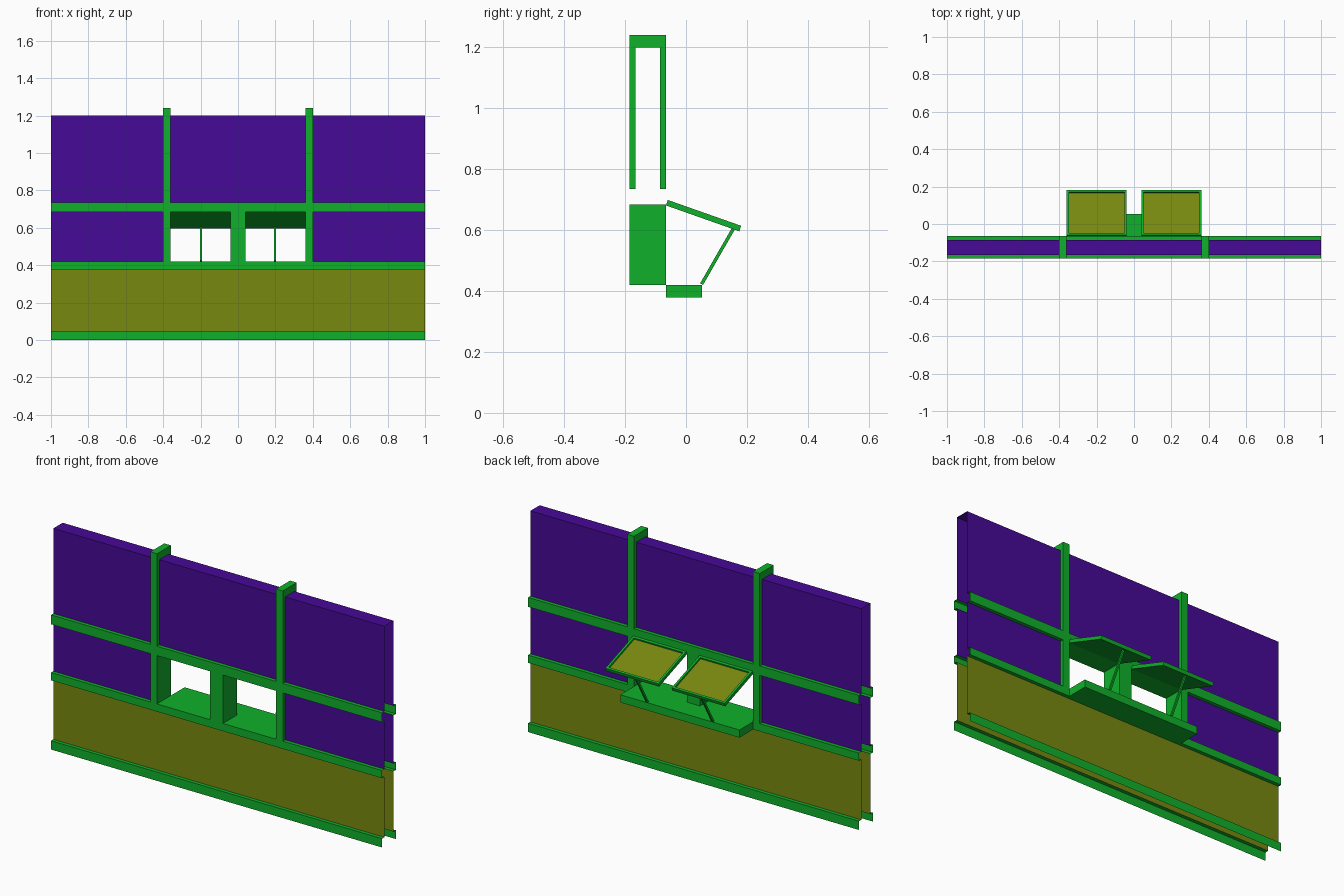
import bpy, bmesh
from mathutils import Vector

if "Cube" in bpy.data.objects:
    bpy.data.objects.remove(bpy.data.objects["Cube"])


def material(name, rgb):
    m = bpy.data.materials.new(name)
    m.diffuse_color = (*rgb, 1)
    m.use_nodes = True
    m.node_tree.nodes["Principled BSDF"].inputs["Base Color"].default_value = m.diffuse_color
    return m


GREEN = material("green_trim", (0.005, 0.434, 0.025))
PURPLE = material("purple_wall", (0.061, 0.003, 0.305))
OLIVE = material("olive_panel", (0.19, 0.25, 0.005))


def finish(name, bm, *mats):
    me = bpy.data.meshes.new(name)
    bm.to_mesh(me)
    bm.free()
    for m in mats:
        me.materials.append(m)
    ob = bpy.data.objects.new(name, me)
    bpy.context.collection.objects.link(ob)
    return ob


def box(name, xs, ys, zs, mat, skip=""):
    """Box from ranges; skip lists open sides such as '-x +x'."""
    bm = bmesh.new()
    bmesh.ops.create_cube(bm, size=1)
    gone = []
    for f in bm.faces:
        f.normal_update()
        axis = max(range(3), key=lambda i: abs(f.normal[i]))
        if ("+" if f.normal[axis] > 0 else "-") + "xyz"[axis] in skip.split():
            gone.append(f)
    bmesh.ops.delete(bm, geom=gone, context='FACES')
    for v in bm.verts:
        v.co = Vector([r[0] if c < 0 else r[1] for c, r in zip(v.co, (xs, ys, zs))])
    return finish(name, bm, mat)


# Main levels: outer and inner wall faces, opening and post positions
FRONT, BACK = -0.185, -0.065
WF, WB = -0.165, -0.085
BASE, SILL0, SILL, HEAD0, HEAD, TOP = 0.048, 0.378, 0.42, 0.684, 0.735, 1.2
POST_IN, POST_OUT = 0.36, 0.40
OPEN = "-x +x -z"

# Hollow wall panels, open at the ends
box("lower_wall_panels", (-1, 1), (WF, WB), (BASE, SILL0), OLIVE, OPEN + " +z")
box("upper_wall_panels", (-1, 1), (WF, WB), (HEAD, TOP), PURPLE, OPEN)
for side, xs in (("left", (-1, -POST_OUT)), ("right", (POST_OUT, 1))):
    box(side + "_wall_panels", xs, (WF, WB), (SILL, HEAD0), PURPLE, OPEN + " +z")

# Horizontal rails on both faces
for side, ys, inner in (("front", (FRONT, WF), " +y"), ("back", (WB, BACK), " -y")):
    box(side + "_base_rail", (-1, 1), ys, (0, BASE), GREEN, OPEN + inner)
    box(side + "_middle_rail", (-1, 1), ys, (SILL0, SILL), GREEN, "-x +x" + inner)
    box(side + "_upper_rail", (-1, 1), ys, (HEAD0, HEAD), GREEN, "-x +x" + inner)

# Floor and ceiling lining of the opening, plus the outer sill
lining = "-x +x -y +y "
box("opening_floor", (-POST_IN, POST_IN), (WF, WB), (SILL0, SILL), GREEN, lining + "-z")
box("opening_header", (-POST_IN, POST_IN), (WF, WB), (HEAD0, HEAD), GREEN, lining + "+z")
box("outer_sill", (-POST_IN, POST_IN), (BACK, 0.053), (SILL0, SILL), GREEN, "-y")

# Posts: jambs beside the opening and straps wrapped over the wall top
for s, side in ((-1, "left"), (1, "right")):
    xs = tuple(sorted((s * POST_IN, s * POST_OUT)))
    box(side + "_jamb", xs, (FRONT, BACK), (SILL, HEAD0), GREEN, "-z +z")
    box(side + "_front_post", xs, (FRONT, WF), (HEAD, TOP), GREEN, "-z +z +y")
    box(side + "_back_post", xs, (WB, BACK), (HEAD, TOP), GREEN, "-z +z -y")
    box(side + "_post_cap", xs, (FRONT, BACK), (TOP, 1.24), GREEN, "-z")
box("centre_post", (-0.039, 0.039), (FRONT, BACK), (SILL, HEAD0), GREEN, "-z +z")


def slanted_bar(name, xs, start, end, thick, inset=0):
    """Slab between two (y, z) points on its lower face; optional sunken pane."""
    a, b = Vector((0, *start)), Vector((0, *end))
    d = (b - a).normalized()
    n = Vector((0, -d.z, d.y)) * thick
    bm = bmesh.new()
    lo = [bm.verts.new(p + Vector((x, 0, 0)))
          for p, x in ((a, xs[0]), (a, xs[1]), (b, xs[1]), (b, xs[0]))]
    hi = [bm.verts.new(v.co + n) for v in lo]
    bm.faces.new(lo[::-1])
    top = bm.faces.new(hi)
    for i in range(4):
        j = (i + 1) % 4
        bm.faces.new((lo[i], lo[j], hi[j], hi[i]))
    bm.normal_update()
    if inset:
        bmesh.ops.inset_individual(bm, faces=[top], thickness=inset)
        bmesh.ops.inset_individual(bm, faces=[top], thickness=0, depth=-thick / 2)
        top.material_index = 1
    return finish(name, bm, GREEN, OLIVE)


# Awning windows propped open with thin stays
for s, side in ((-1, "left"), (1, "right")):
    xs = tuple(sorted((s * 0.04, s * 0.36)))
    slanted_bar(side + "_window", xs, (-0.066, 0.681), (0.175, 0.596), 0.019, 0.017)
    x = s * 0.198
    slanted_bar(side + "_window_stay", (x - 0.005, x + 0.005),
                (0.056, SILL), (0.161, 0.603), 0.011)
